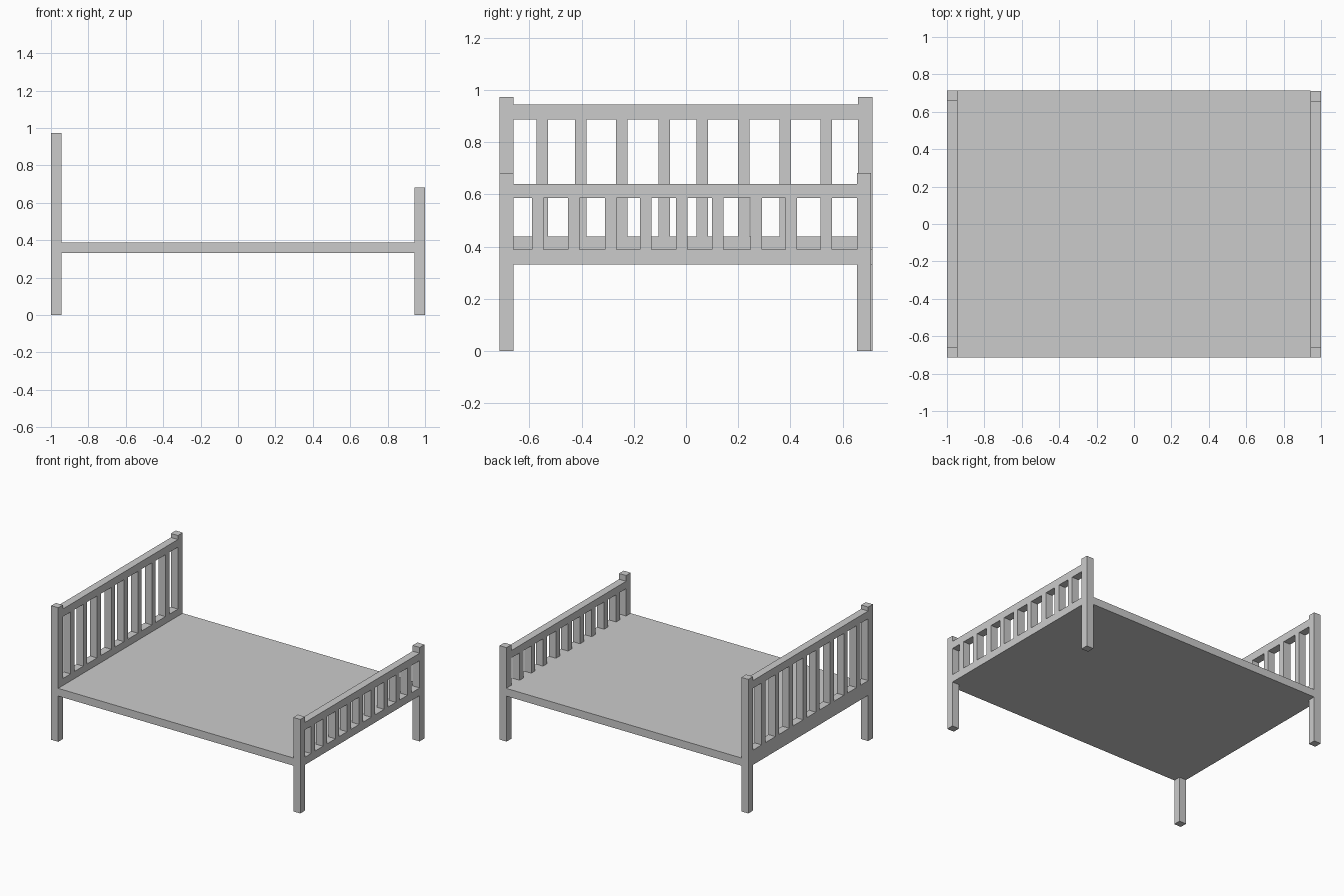
import bpy

if "Cube" in bpy.data.objects:
    bpy.data.objects.remove(bpy.data.objects["Cube"])


def box(name, x, y, z):
    """Box spanning the (min, max) ranges given for each axis."""
    bpy.ops.mesh.primitive_cube_add(size=1, location=[(a + b) / 2 for a, b in (x, y, z)])
    ob = bpy.context.object
    ob.name = name
    ob.scale = [b - a for a, b in (x, y, z)]
    bpy.ops.object.transform_apply(location=False, rotation=False, scale=True)
    return ob


HEAD_X, FOOT_X = (-1.0, -0.944), (0.944, 1.0)
SLAB_Z = (0.332, 0.388)

# Bed base between the two ends
box("bed_base", (-0.944, 0.944), (-0.714, 0.714), SLAB_Z)


def bed_end(name, x, right_post, post_top, low_rail, top_rail, slats, half):
    # Corner posts
    box(name + "_post_left", x, (-0.714, -0.661), (0, post_top))
    box(name + "_post_right", x, right_post, (0, post_top))
    # Rails
    inner = (-0.661, right_post[0])
    box(name + "_lower_rail", x, inner, low_rail)
    box(name + "_top_rail", x, inner, top_rail)
    # Upright slats
    for i, y in enumerate(slats):
        box(f"{name}_slat_{i + 1}", x, (y - half, y + half), (low_rail[1], top_rail[0]))


bed_end("headboard", HEAD_X, (0.659, 0.714), 0.973, (0.332, 0.439), (0.888, 0.944),
        [-0.551, -0.404, -0.247, -0.083, 0.062, 0.222, 0.381, 0.538], 0.022)
bed_end("footboard", FOOT_X, (0.655, 0.710), 0.682, SLAB_Z, (0.586, 0.640),
        [-0.569, -0.431, -0.289, -0.155, -0.017, 0.121, 0.270, 0.404, 0.538], 0.022)
